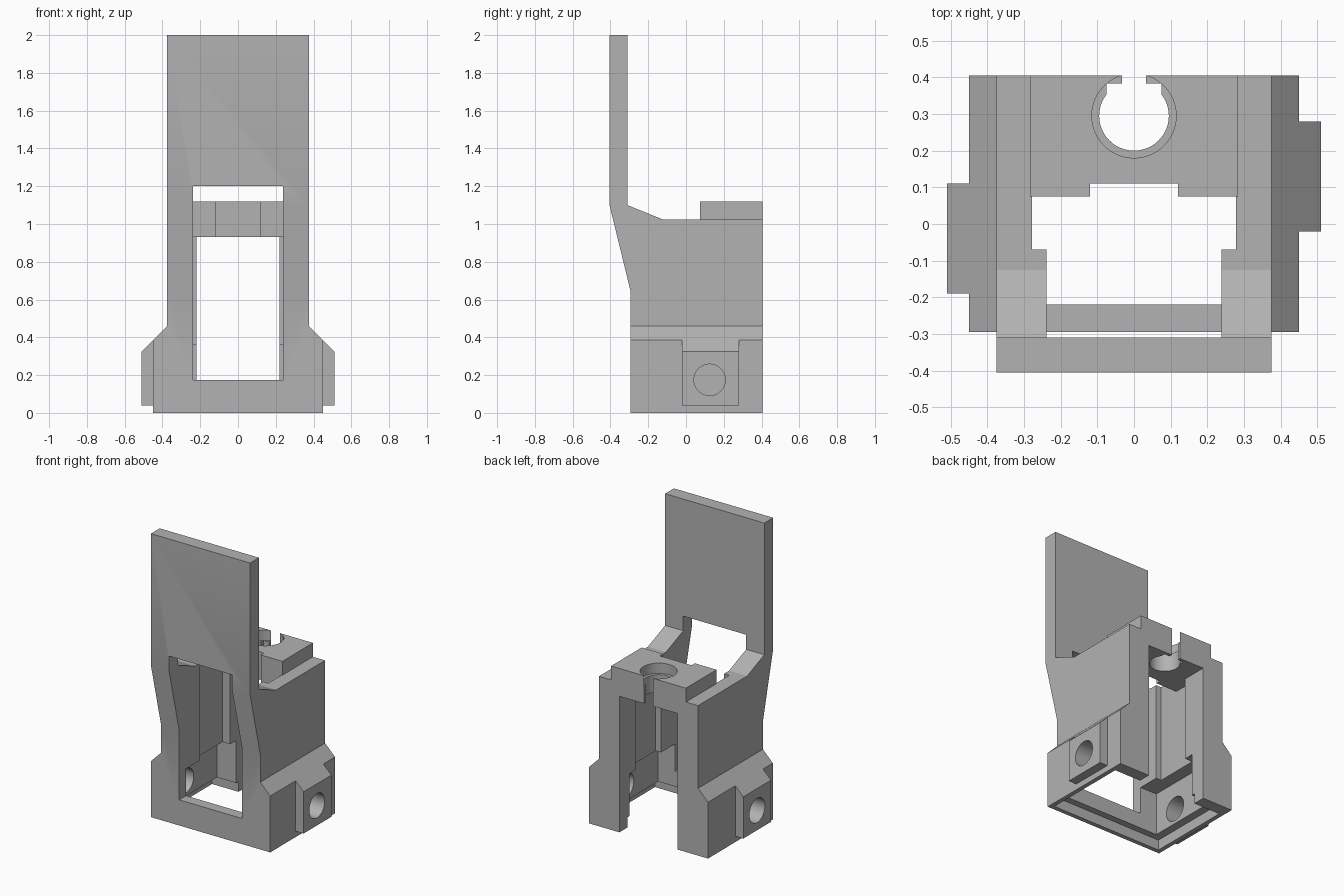
import bpy, bmesh, math
from mathutils import Matrix

scene = bpy.context.scene
if "Cube" in bpy.data.objects:
    bpy.data.objects.remove(bpy.data.objects["Cube"], do_unlink=True)

grey = bpy.data.materials.new("plain_grey")
grey.use_nodes = True
tone = (0.45, 0.45, 0.45, 1)
grey.diffuse_color = tone
grey.node_tree.nodes["Principled BSDF"].inputs["Base Color"].default_value = tone


def finish(name, bm):
    bmesh.ops.recalc_face_normals(bm, faces=bm.faces)
    mesh = bpy.data.meshes.new(name)
    bm.to_mesh(mesh)
    bm.free()
    mesh.materials.append(grey)
    obj = bpy.data.objects.new(name, mesh)
    scene.collection.objects.link(obj)
    return obj


def prism(name, points, axis, lo, hi):
    """Extrude an outline along x (points are y, z) or y (points are x, z)."""
    bm = bmesh.new()
    place = (lambda a, b: (lo, a, b)) if axis == "x" else (lambda a, b: (a, lo, b))
    face = bm.faces.new([bm.verts.new(place(a, b)) for a, b in points])
    grown = bmesh.ops.extrude_face_region(bm, geom=[face])["geom"]
    shift = (hi - lo, 0, 0) if axis == "x" else (0, hi - lo, 0)
    bmesh.ops.translate(bm, vec=shift, verts=[g for g in grown if isinstance(g, bmesh.types.BMVert)])
    return finish(name, bm)


def box(name, x0, x1, y0, y1, z0, z1):
    return prism(name, [(y0, z0), (y1, z0), (y1, z1), (y0, z1)], "x", x0, x1)


def cylinder(name, centre, radius, depth, along_x=False):
    bm = bmesh.new()
    turn = Matrix.Rotation(math.pi / 2 if along_x else 0, 4, "Y")
    bmesh.ops.create_cone(bm, cap_ends=True, segments=48, radius1=radius, radius2=radius,
                          depth=depth, matrix=Matrix.Translation(centre) @ turn)
    return finish(name, bm)


def combine(target, tool, operation):
    mod = target.modifiers.new(tool.name, "BOOLEAN")
    mod.operation = operation
    mod.solver = "EXACT"
    mod.object = tool
    bpy.context.view_layer.objects.active = target
    bpy.ops.object.modifier_apply(modifier=mod.name)
    bpy.data.objects.remove(tool, do_unlink=True)


# Main body: side outline trimmed by the front outline
body = prism("bracket_body", [(-.295, 0), (-.295, .65), (-.405, 1.1), (-.405, 2), (-.31, 2),
                              (-.31, 1.1), (-.125, 1.025), (.405, 1.025), (.405, 0)], "x", -.6, .6)
half = [(.45, -.1), (.45, .385), (.375, .46), (.375, 2.1)]
outline = half + [(-x, z) for x, z in reversed(half)]
combine(body, prism("front_outline", outline, "y", -.6, .6), "INTERSECT")

# Raised clamp block on top, and the staggered side lugs
combine(body, box("top_block", -.283, .283, .075, .405, .95, 1.12), "UNION")
for side, y0 in ((1, -.02), (-1, -.19)):
    lug = [(side * x, z) for x, z in ((.4, .04), (.51, .04), (.51, .325), (.45, .385), (.4, .385))]
    combine(body, prism("side_lug", lug, "y", y0, y0 + .3), "UNION")

# Front window, inner shaft, lower pocket, bottom rim and open back
cuts = [
    box("window", -.238, .238, -.6, -.05, .175, 1.2),
    box("shaft", -.278, .278, -.07, .23, .3, .93),
    box("shaft_top", -.278, .278, -.07, .075, .9, 1.3),
    box("block_notch", -.12, .12, .05, .11, .9, 1.3),
    box("lower_pocket", -.365, .365, -.22, .295, .05, .36),
    box("bottom_rim", -.42, .42, -.265, .32, -.1, .07),
    box("back_opening", -.22, .22, .2, .6, -.1, .93),
    cylinder("clamp_hole", (0, .295, 1.0), .095, .6),
    cylinder("clamp_recess", (0, .295, 1.2), .115, .3),
    box("clamp_flat", -.075, .075, .33, .383, .9, 1.3),
    box("clamp_slot", -.033, .033, .36, .6, .9, 1.3),
    cylinder("left_bolt_hole", (.45, .125, .175), .083, .4, True),
    cylinder("right_bolt_hole", (-.45, -.04, .175), .083, .4, True),
]
for cutter in cuts:
    combine(body, cutter, "DIFFERENCE")

# Crisp edges with smooth hole walls
bpy.ops.object.select_all(action="DESELECT")
body.select_set(True)
bpy.context.view_layer.objects.active = body
bpy.ops.object.shade_smooth_by_angle(angle=math.radians(20))
